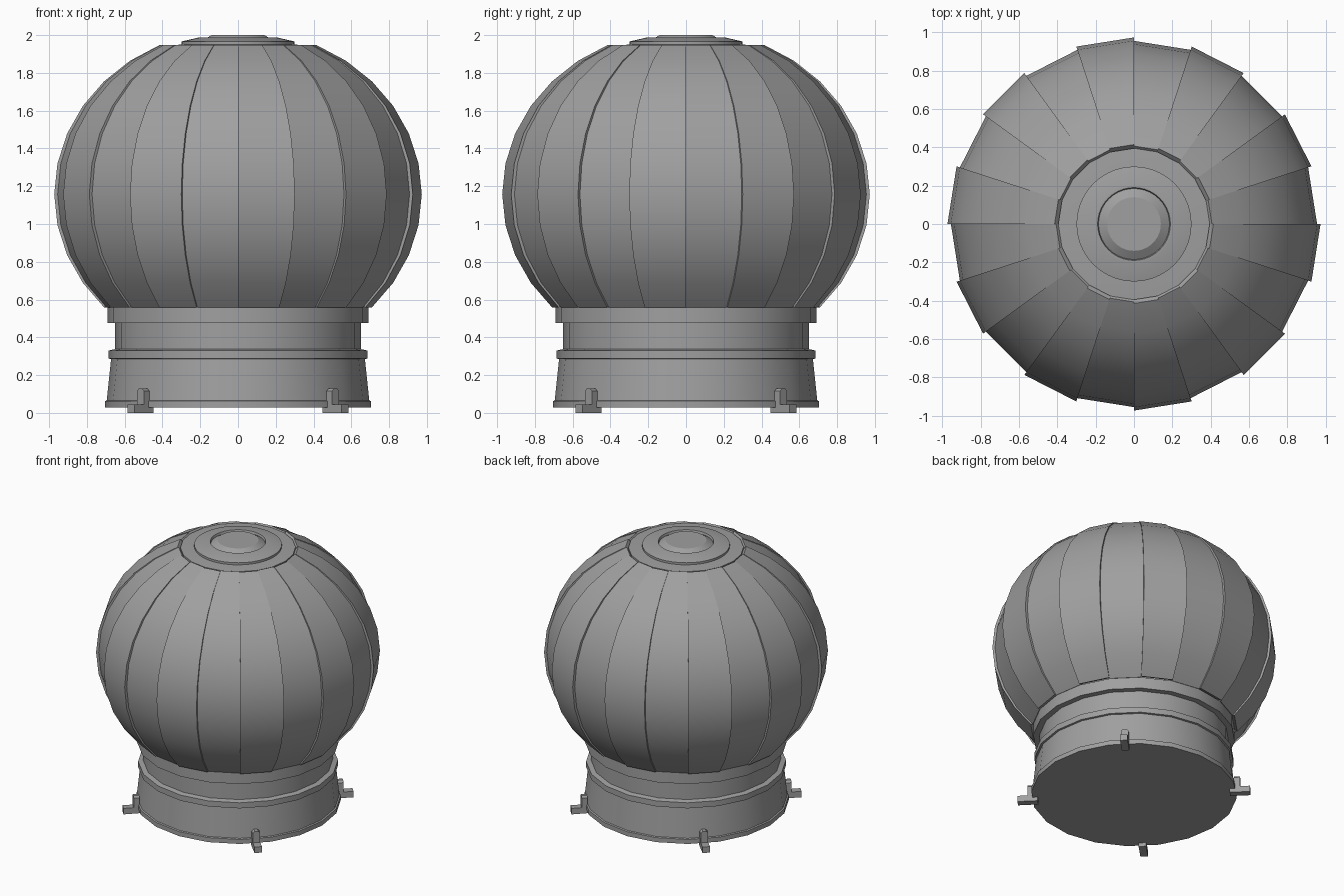
import bpy, bmesh, math
from mathutils import Matrix

if "Cube" in bpy.data.objects:
    bpy.data.objects.remove(bpy.data.objects["Cube"], do_unlink=True)

metal = bpy.data.materials.new("grey metal")
metal.use_nodes = True
metal.diffuse_color = (0.35, 0.35, 0.35, 1)
metal.node_tree.nodes["Principled BSDF"].inputs["Base Color"].default_value = metal.diffuse_color

SIDES = 20
STEP = 2 * math.pi / SIDES
EQUATOR, HALF_HEIGHT = 1.157, 0.874


def finish(name, bm, angle=30):
    bmesh.ops.recalc_face_normals(bm, faces=bm.faces)
    mesh = bpy.data.meshes.new(name)
    bm.to_mesh(mesh)
    bm.free()
    mesh.materials.append(metal)
    obj = bpy.data.objects.new(name, mesh)
    bpy.context.collection.objects.link(obj)
    bpy.ops.object.select_all(action="DESELECT")
    obj.select_set(True)
    bpy.context.view_layer.objects.active = obj
    bpy.ops.object.shade_smooth_by_angle(angle=math.radians(angle))
    return obj


def lathe(name, profile, sides=SIDES):
    """Closed turned part from (radius, height) points, capped at both ends."""
    bm = bmesh.new()
    rings = [[bm.verts.new((r * math.cos(math.tau * i / sides),
                            r * math.sin(math.tau * i / sides), z))
              for i in range(sides)] for r, z in profile]
    for low, high in zip(rings, rings[1:]):
        for i in range(sides):
            j = (i + 1) % sides
            bm.faces.new((low[i], low[j], high[j], high[i]))
    bm.faces.new(rings[0])
    bm.faces.new(rings[-1])
    return finish(name, bm)


def blade(name, index, radius, depth):
    """One curved, solid panel of the globe."""
    bm = bmesh.new()
    rows = []
    for k in range(-4, 7):
        t = math.radians(k * 10.8)
        row = []
        for r in (radius, radius - depth):
            for a in (index * STEP, (index + 1) * STEP):
                d = r * math.cos(t)
                row.append(bm.verts.new((d * math.cos(a), d * math.sin(a),
                           EQUATOR + (HALF_HEIGHT + (r - radius) * 0.5) * math.sin(t))))
        rows.append([row[0], row[1], row[3], row[2]])
    for low, high in zip(rows, rows[1:]):
        for i in range(4):
            j = (i + 1) % 4
            bm.faces.new((low[i], low[j], high[j], high[i]))
    bm.faces.new(rows[0])
    bm.faces.new(rows[-1])
    finish(name, bm)


# Stepped base and collar
lathe("base", [(0.705, 0.028), (0.705, 0.062), (0.695, 0.066), (0.672, 0.285),
               (0.685, 0.288), (0.685, 0.33), (0.65, 0.338), (0.65, 0.475),
               (0.692, 0.475), (0.692, 0.56), (0.6, 0.56)])

# Globe of alternating raised and recessed blades
for n in range(SIDES):
    if n % 2:
        blade(f"raised_blade_{n}", n, 0.973, 0.05)
    else:
        blade(f"recessed_blade_{n}", n, 0.955, 0.04)

# Top plate and stepped cap with a central button
lathe("top_plate", [(0.395, 1.91), (0.395, 1.943), (0.3, 1.95)])
lathe("cap", [(0.3, 1.94), (0.3, 1.966), (0.205, 1.988), (0.19, 1.988),
              (0.185, 1.972), (0.14, 2.0)], 40)

# Four mounting brackets around the base
for n in range(4):
    turn = Matrix.Rotation(math.radians(45 + 90 * n), 4, "Z")
    for part, size, x, z in (("foot", (0.14, 0.052, 0.045), 0.73, 0.0225),
                             ("tab", (0.04, 0.052, 0.1), 0.71, 0.08)):
        bm = bmesh.new()
        bmesh.ops.create_cube(bm, size=1)
        bmesh.ops.scale(bm, vec=size, verts=bm.verts)
        if part == "tab":
            top = [e for e in bm.edges if all(v.co.z > 0 for v in e.verts)
                   and abs(e.verts[0].co.y - e.verts[1].co.y) < 0.01]
            bmesh.ops.bevel(bm, geom=top, offset=0.014, segments=1, affect="EDGES")
        bmesh.ops.translate(bm, vec=(x, 0, z), verts=bm.verts)
        bmesh.ops.transform(bm, matrix=turn, verts=bm.verts)
        finish(f"bracket_{part}_{n + 1}", bm)
